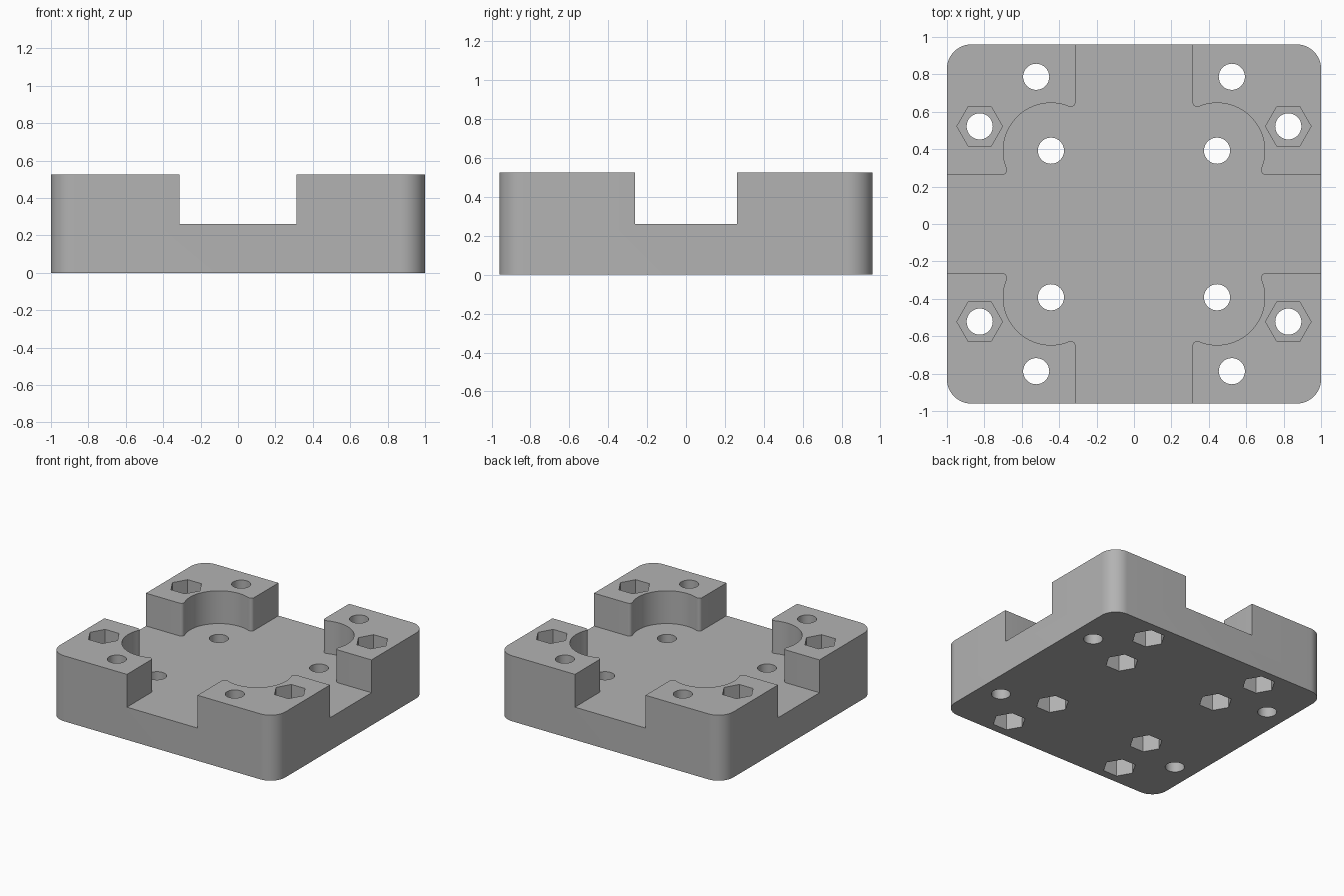
import bpy, bmesh
from math import pi, cos, sin, atan2, sqrt

if "Cube" in bpy.data.objects:
    bpy.data.objects.remove(bpy.data.objects["Cube"], do_unlink=True)

HALF_X, HALF_Y, HEIGHT, FLOOR = 1.0, 0.96, 0.525, 0.262
CORNER_R = 0.13
CHANNEL_X, CHANNEL_Y = 0.313, 0.263           # half widths of the crossing channels
BORE_X, BORE_Y, BORE_R, FILLET = 0.444, 0.392, 0.255, 0.025
HOLE_R, HEX_R, HEX_DEPTH = 0.07, 0.122, 0.16
INNER, OUTER, SIDE = (BORE_X, BORE_Y), (0.523, 0.787), (0.825, 0.522)
SIGNS = [(1, 1), (-1, 1), (-1, -1), (1, -1)]

grey = bpy.data.materials.new("plain grey")
grey.use_nodes = True
colour = (0.45, 0.45, 0.45, 1)
grey.diffuse_color = colour
grey.node_tree.nodes["Principled BSDF"].inputs["Base Color"].default_value = colour


def arc(cx, cy, r, start, end, steps):
    return [(cx + r * cos(start + (end - start) * i / steps),
             cy + r * sin(start + (end - start) * i / steps)) for i in range(steps + 1)]


def all_quadrants(quarter):
    """Mirror a counter-clockwise quarter outline into a closed loop."""
    loop = []
    for sx, sy in SIGNS:
        part = [(x * sx, y * sy) for x, y in quarter]
        loop += part if sx * sy > 0 else part[::-1]
    return loop


def prisms(name, shapes):
    """One object from (outline, bottom, top) extrusions."""
    bm = bmesh.new()
    for outline, low, high in shapes:
        face = bm.faces.new([bm.verts.new((x, y, low)) for x, y in outline])
        grown = bmesh.ops.extrude_face_region(bm, geom=[face])["geom"]
        verts = [g for g in grown if isinstance(g, bmesh.types.BMVert)]
        bmesh.ops.translate(bm, verts=verts, vec=(0, 0, high - low))
    bmesh.ops.recalc_face_normals(bm, faces=bm.faces)
    mesh = bpy.data.meshes.new(name)
    bm.to_mesh(mesh)
    bm.free()
    mesh.materials.append(grey)
    obj = bpy.data.objects.new(name, mesh)
    bpy.context.collection.objects.link(obj)
    return obj


def circles(centre, r, sides):
    return [arc(centre[0] * sx, centre[1] * sy, r, 0, 2 * pi, sides)[:-1] for sx, sy in SIGNS]


# Block with rounded vertical corners
corner = arc(HALF_X - CORNER_R, HALF_Y - CORNER_R, CORNER_R, 0, pi / 2, 16)
block = prisms("mounting_block", [(all_quadrants(corner), 0, HEIGHT)])

# Cross-shaped recess with a round bore in each inner corner, lips filleted
reach = BORE_R + FILLET
ax = BORE_X + sqrt(reach ** 2 - (CHANNEL_Y + FILLET - BORE_Y) ** 2)
ay = CHANNEL_Y + FILLET
bx = CHANNEL_X + FILLET
by = BORE_Y + sqrt(reach ** 2 - (bx - BORE_X) ** 2)
a_in = atan2(ay - BORE_Y, ax - BORE_X)
b_in = atan2(by - BORE_Y, bx - BORE_X)
quarter = [(HALF_X + 0.1, CHANNEL_Y)]
quarter += arc(ax, ay, FILLET, -pi / 2, a_in - pi, 8)
quarter += arc(BORE_X, BORE_Y, BORE_R, a_in, b_in, 40)[1:-1]
quarter += arc(bx, by, FILLET, b_in - pi, -pi, 8)
quarter += [(CHANNEL_X, HALF_Y + 0.1)]
recess = prisms("recess_cutter", [(all_quadrants(quarter), FLOOR, HEIGHT + 0.1)])

# Round bolt holes right through
holes = prisms("hole_cutter", [(c, -0.1, HEIGHT + 0.1)
                               for spot in (INNER, OUTER, SIDE)
                               for c in circles(spot, HOLE_R, 32)])

# Hexagonal nut pockets: side holes from the top, the others from underneath
pockets = [(c, HEIGHT - HEX_DEPTH, HEIGHT + 0.1) for c in circles(SIDE, HEX_R, 6)]
pockets += [(c, -0.1, HEX_DEPTH) for spot in (INNER, OUTER) for c in circles(spot, HEX_R, 6)]
nuts = prisms("nut_pocket_cutter", pockets)

# Cut everything from the block
bpy.ops.object.select_all(action='DESELECT')
bpy.context.view_layer.objects.active = block
block.select_set(True)
for cutter in (recess, nuts, holes):
    cutter.hide_render = True
    mod = block.modifiers.new(cutter.name, 'BOOLEAN')
    mod.operation = 'DIFFERENCE'
    mod.solver = 'EXACT'
    mod.object = cutter
    bpy.ops.object.modifier_apply(modifier=mod.name)
    bpy.data.objects.remove(cutter, do_unlink=True)

bpy.ops.object.shade_smooth_by_angle(angle=pi / 6)
